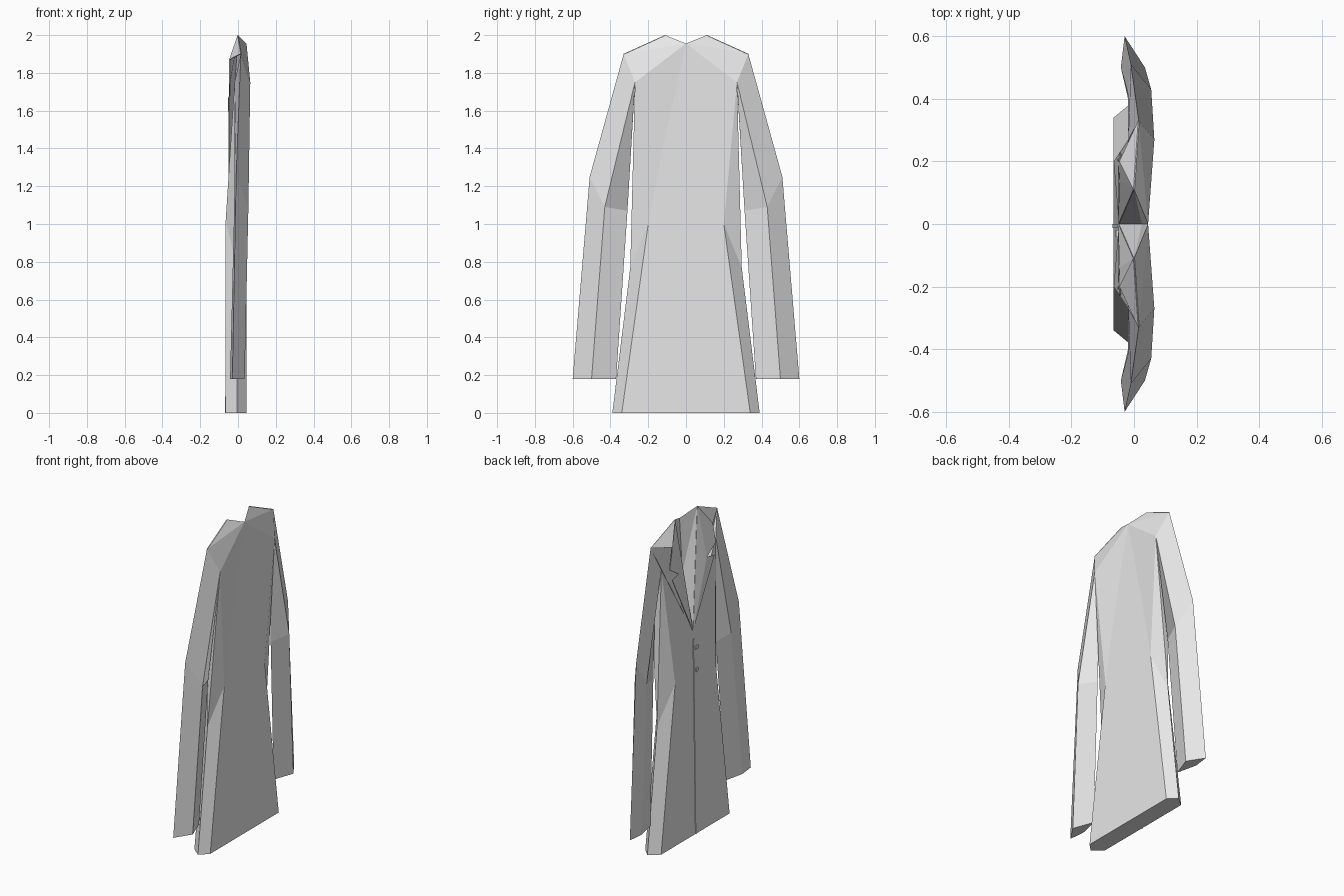
import bpy, bmesh

cube = bpy.data.objects.get("Cube")
if cube:
    bpy.data.objects.remove(cube)

cloth = bpy.data.materials.new("pale_grey_cloth")
cloth.use_nodes = True
COLOR = (0.8, 0.8, 0.8, 1)
cloth.diffuse_color = COLOR
cloth.node_tree.nodes["Principled BSDF"].inputs["Base Color"].default_value = COLOR

# Named corner points of the coat's left half (the coat opens toward -x)
P = dict(
    button_point=(-.048, 0, 1.27), lining=(.025, 0, 1.62), nape=(.045, 0, 1.955),
    collar=(0, .11, 2), shoulder=(.015, .33, 1.9),
    pit_front=(-.018, .27, 1.75), pit_back=(.065, .27, 1.75), pit=(.02, .27, 1.74),
    blade=(.045, .13, 1.37), waist_front=(-.065, .2, 1.02), waist_back=(.045, .2, 1),
    hip=(-.005, .295, .77), hem_mid=(-.065, 0, 0), hem_front=(-.065, .34, 0),
    hem_side=(-.005, .39, 0), hem_back=(.045, .34, 0), hem_center=(.045, 0, 0),
    elbow_out=(-.01, .51, 1.25), elbow_back=(.055, .43, 1.09),
    elbow_in=(.01, .31, 1.07), elbow_front=(-.02, .42, 1.09),
    cuff_out=(-.03, .6, .18), cuff_back=(.035, .5, .18),
    cuff_in=(-.012, .37, .18), cuff_front=(-.042, .5, .18),
    collar_tip=(-.045, .2, 1.87), collar_low=(-.045, .23, 1.74),
    notch=(-.045, .14, 1.68), lapel_tip=(-.05, .21, 1.67),
)


def build(name, faces, sides=(1,), close=True):
    """Make one object from faces of named points, copied to each given side."""
    bm = bmesh.new()
    for side in sides:
        for face in faces:
            pts = [P[n] for n in face.split()]
            bm.faces.new([bm.verts.new((x, y * side, z)) for x, y, z in pts])
    bmesh.ops.remove_doubles(bm, verts=bm.verts, dist=0.0005)
    if close:
        bmesh.ops.recalc_face_normals(bm, faces=bm.faces)
    mesh = bpy.data.meshes.new(name)
    bm.to_mesh(mesh)
    bm.free()
    mesh.materials.append(cloth)
    obj = bpy.data.objects.new(name, mesh)
    bpy.context.collection.objects.link(obj)
    return obj


# Coat body with flared skirt, shoulders and open neck
build("coat_body", [
    "button_point collar shoulder", "button_point shoulder pit_front",
    "button_point pit_front waist_front",
    "button_point waist_front hem_front hem_mid",
    "pit_front hip waist_front", "pit_front pit_back hip", "pit_back waist_back hip",
    "waist_front hip hem_side hem_front", "waist_back hem_back hem_side hip",
    "nape shoulder collar", "nape pit_back shoulder", "nape blade pit_back",
    "blade waist_back pit_back", "nape hem_center hem_back waist_back blade",
    "shoulder pit_back pit_front",
    "button_point lining collar", "lining nape collar",
    "hem_mid hem_front hem_side hem_back hem_center",
], sides=(1, -1))

# Four-sided sleeves, bent at the elbow
rings = [
    ["shoulder", "pit_back", "pit", "pit_front"],
    ["elbow_out", "elbow_back", "elbow_in", "elbow_front"],
    ["cuff_out", "cuff_back", "cuff_in", "cuff_front"],
]
sleeve = [" ".join(rings[0]), " ".join(rings[2])]
for upper, lower in zip(rings, rings[1:]):
    for i in range(4):
        j = (i + 1) % 4
        sleeve.append(" ".join((upper[i], upper[j], lower[j], lower[i])))
for name, side in (("left", 1), ("right", -1)):
    build(name + "_sleeve", sleeve, (side,))

# Notched collar and lapels, folded over the chest
for name, side in (("left", 1), ("right", -1)):
    lapel = build(name + "_lapel", [
        "collar collar_tip collar_low notch",
        "collar notch button_point", "notch lapel_tip button_point",
        "collar shoulder collar_tip",
    ], (side,))
    mod = lapel.modifiers.new("thickness", "SOLIDIFY")
    mod.thickness = 0.004
    mod.offset = 0


# Front closing edge and two buttons
def plate(name, y, z, depth, width, height, x):
    bpy.ops.mesh.primitive_cube_add(size=1, location=(x, y, z))
    obj = bpy.context.object
    obj.name = name
    obj.scale = (depth, width, height)
    obj.data.materials.append(cloth)
    return obj


edge = plate("front_edge", -.006, .61, .006, .012, 1.22, -.0575)
edge.rotation_euler.y = 0.0134
for i, z in enumerate((1.16, 1.02)):
    plate("button_%d" % (i + 1), -.03, z, .008, .022, .022, -.051 - (1.27 - z) * .0134)
